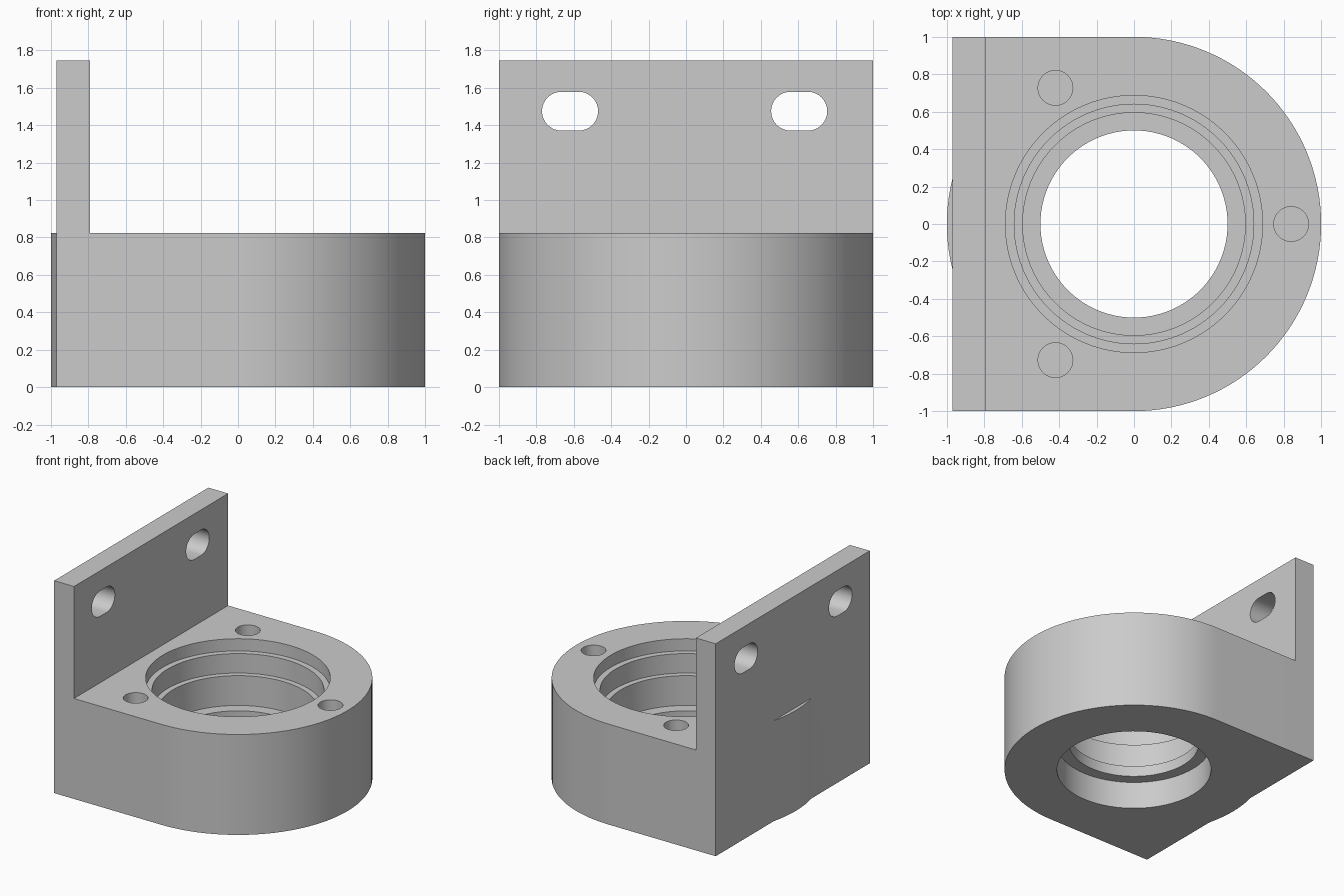
import bpy, bmesh, math
from mathutils import Vector

if "Cube" in bpy.data.objects:
    bpy.data.objects.remove(bpy.data.objects["Cube"])

grey = bpy.data.materials.new("plain grey")
grey.diffuse_color = (0.6, 0.6, 0.6, 1)
grey.use_nodes = True
grey.node_tree.nodes["Principled BSDF"].inputs["Base Color"].default_value = grey.diffuse_color


def make(name, bm):
    bmesh.ops.recalc_face_normals(bm, faces=bm.faces)
    me = bpy.data.meshes.new(name)
    bm.to_mesh(me)
    bm.free()
    me.materials.append(grey)
    ob = bpy.data.objects.new(name, me)
    bpy.context.collection.objects.link(ob)
    return ob


def prism(name, points, offset):
    """Extrude a closed outline along an offset."""
    bm = bmesh.new()
    face = bm.faces.new([bm.verts.new(p) for p in points])
    res = bmesh.ops.extrude_face_region(bm, geom=[face], use_keep_orig=True)
    verts = [v for v in res["geom"] if isinstance(v, bmesh.types.BMVert)]
    bmesh.ops.translate(bm, verts=verts, vec=Vector(offset))
    return make(name, bm)


def arc(cx, cy, r, a0, a1, n):
    angles = [math.radians(a0 + (a1 - a0) * i / n) for i in range(n + 1)]
    return [(cx + r * math.cos(a), cy + r * math.sin(a)) for a in angles]


def lathe(name, profile, steps=96):
    """Spin a closed (radius, z) profile around the z axis."""
    bm = bmesh.new()
    verts = [bm.verts.new((r, 0, z)) for r, z in profile]
    edges = [bm.edges.new(pair) for pair in zip(verts, verts[1:])]
    bmesh.ops.spin(bm, geom=verts + edges, axis=(0, 0, 1), cent=(0, 0, 0),
                   angle=math.tau, steps=steps, use_duplicate=False)
    bmesh.ops.remove_doubles(bm, verts=bm.verts, dist=1e-4)
    return make(name, bm)


def boolean(target, other, operation):
    mod = target.modifiers.new(other.name, 'BOOLEAN')
    mod.operation, mod.object, mod.solver = operation, other, 'EXACT'
    bpy.context.view_layer.objects.active = target
    bpy.ops.object.modifier_apply(modifier=mod.name)
    bpy.data.objects.remove(other)


BACK, TOP, HEIGHT = -0.97, 0.825, 1.745

# Housing: round front, square back with the cylinder bulging slightly through
bulge = math.degrees(math.acos(-BACK))
outline = (arc(0, 0, 1, -90, 90, 64) + [(BACK, 1)]
           + arc(0, 0, 1, 180 - bulge, 180 + bulge, 10) + [(BACK, -1)])
bracket = prism("bearing_bracket", [(x, y, 0) for x, y in outline], (0, 0, TOP))

# Upright mounting plate, joined to the housing
plate = prism("plate", [(BACK, -1, 0), (BACK, 1, 0), (BACK, 1, HEIGHT), (BACK, -1, HEIGHT)],
              (0.18, 0, 0))
boolean(bracket, plate, 'UNION')

# Stepped bore with an inner retaining lip
bore = lathe("bore", [(0, -0.2), (0.595, -0.2), (0.595, 0.23), (0.5, 0.23), (0.5, 0.32),
                      (0.595, 0.32), (0.595, 0.565), (0.64, 0.565), (0.64, 0.725),
                      (0.687, 0.725), (0.687, 1), (0, 1)])
boolean(bracket, bore, 'DIFFERENCE')

# Three blind screw holes
for a in (0, 120, 240):
    t = math.radians(a)
    ring = arc(0.84 * math.cos(t), 0.84 * math.sin(t), 0.093, 0, 348.75, 31)
    boolean(bracket, prism("screw_hole", [(x, y, 0.42) for x, y in ring], (0, 0, 0.6)),
            'DIFFERENCE')

# Two rounded slots through the plate
for y in (-0.62, 0.605):
    slot = arc(y + 0.046, 1.475, 0.104, -90, 90, 16) + arc(y - 0.046, 1.475, 0.104, 90, 270, 16)
    boolean(bracket, prism("slot", [(-1.2, p, z) for p, z in slot], (0.6, 0, 0)), 'DIFFERENCE')

bpy.ops.object.select_all(action='DESELECT')
bracket.select_set(True)
bpy.context.view_layer.objects.active = bracket
bpy.ops.object.shade_smooth_by_angle(angle=math.radians(30))
